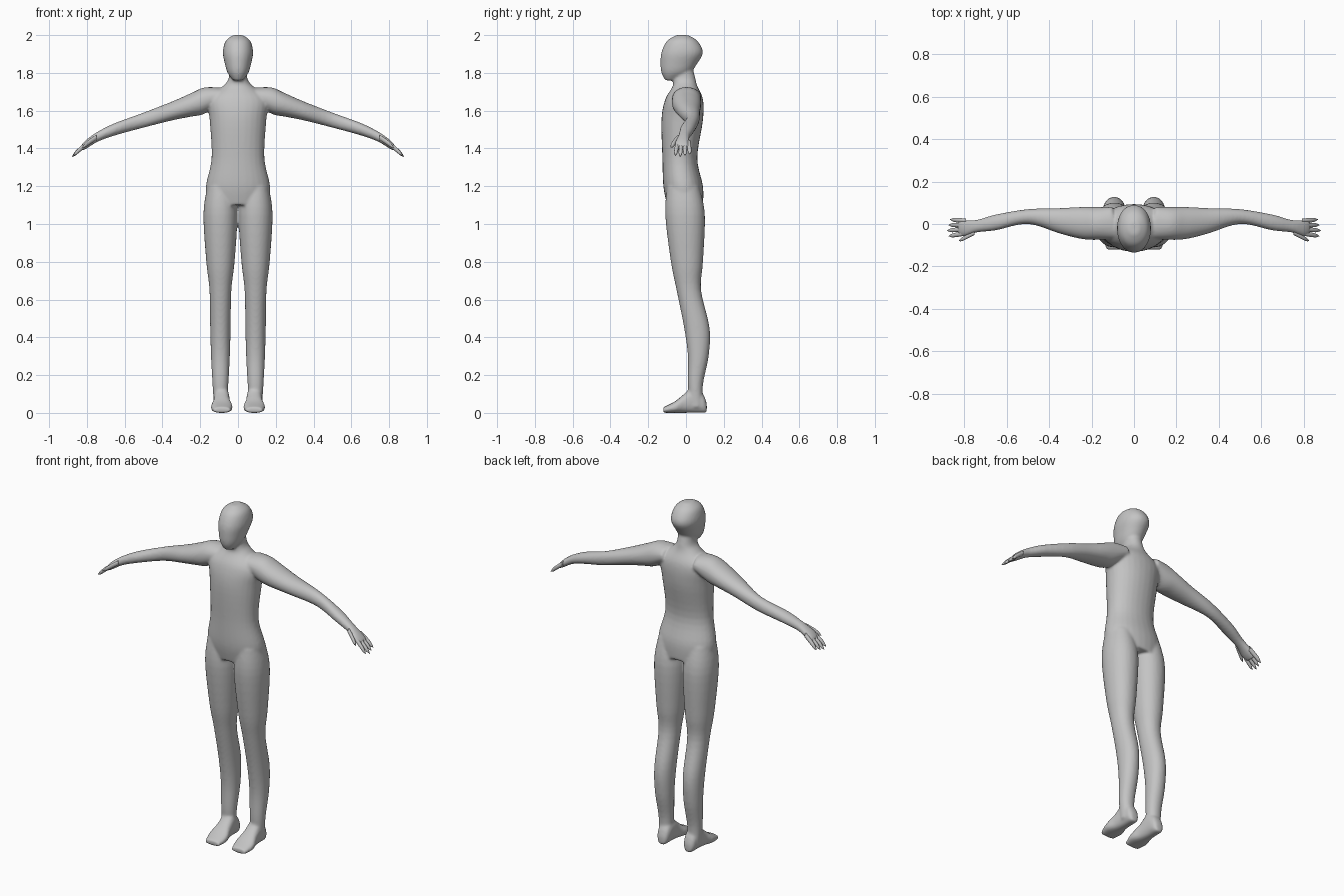
import bpy, bmesh, math

cube = bpy.data.objects.get("Cube")
if cube:
    bpy.data.objects.remove(cube, do_unlink=True)

SEGMENTS, STEPS = 28, 5

skin = bpy.data.materials.new("plain_grey")
skin.use_nodes = True
grey = (0.55, 0.55, 0.55, 1)
skin.diffuse_color = grey
skin.node_tree.nodes["Principled BSDF"].inputs["Base Color"].default_value = grey


def spline(before, start, end, after, t):
    """Cubic through start and end, with slopes taken from the neighbours."""
    slope_in, slope_out = (end - before) / 2, (after - start) / 2
    rise = end - start
    bend = 3 * rise - 2 * slope_in - slope_out
    twist = slope_in + slope_out - 2 * rise
    return start + t * (slope_in + t * (bend + t * twist))


def refine(rows):
    """Smoothly fill in cross-sections between the given ones."""
    padded = [rows[0], *rows, rows[-1]]
    filled = []
    for group in zip(padded, padded[1:], padded[2:], padded[3:]):
        for step in range(STEPS):
            filled.append([spline(*values, step / STEPS) for values in zip(*group)])
    return filled + [rows[-1]]


def rounded(value, power):
    return math.copysign(abs(value) ** (2 / power), value)


def loft(bm, rows, axis, side=1, power=2.1):
    """Rows are (position on axis, u min, u max, v min, v max)."""
    rings = []
    for t, u_min, u_max, v_min, v_max in refine(rows):
        ring = []
        for k in range(SEGMENTS):
            angle = math.tau * k / SEGMENTS
            across, along = rounded(math.cos(angle), power), rounded(math.sin(angle), power)
            u = (u_min + u_max + (u_max - u_min) * across) / 2
            v = (v_min + v_max + (v_max - v_min) * along) / 2
            x, y, z = {"x": (t, u, v), "y": (u, t, v), "z": (u, v, t)}[axis]
            ring.append(bm.verts.new((x * side, y, z)))
        rings.append(ring)
    for ring, following in zip(rings, rings[1:]):
        for k in range(SEGMENTS):
            bm.faces.new((ring[k - 1], ring[k], following[k], following[k - 1]))
    bm.faces.new(rings[0])
    bm.faces.new(rings[-1])


def upright(profile, centre=0):
    """Profile of (height, half width, front, back) about a vertical line."""
    return [(z, centre - width, centre + width, front, back)
            for z, width, front, back in profile]


def arm_height(x):
    """The arm slopes down evenly, then droops from the forearm to the fingertips."""
    return 1.71 - 0.32 * x - 1.5 * max(0, x - 0.66) ** 2


def finger_rows(root_x, tip_x, root_y, tip_y):
    """Tapering finger that follows the droop of the arm."""
    rows = []
    for i in range(STEPS + 1):
        t = i / STEPS
        x = root_x + (tip_x - root_x) * t
        y = root_y + (tip_y - root_y) * t
        radius = 0.001 + 0.01 * math.sqrt(1 - t ** 4)
        thick = radius * 1.3
        rows.append((x, y - radius, y + radius, arm_height(x) - thick, arm_height(x) + thick))
    return rows


def finish(bm, name):
    bmesh.ops.recalc_face_normals(bm, faces=bm.faces)
    for face in bm.faces:
        face.smooth = True
    mesh = bpy.data.meshes.new(name)
    bm.to_mesh(mesh)
    bm.free()
    mesh.materials.append(skin)
    obj = bpy.data.objects.new(name, mesh)
    bpy.context.scene.collection.objects.link(obj)
    return obj


# Torso and neck: height, half width, front, back
torso = upright([
    (1.1, .16, -.1, .09), (1.2, .17, -.12, .09), (1.35, .14, -.125, .06),
    (1.55, .15, -.13, .09), (1.66, .16, -.11, .09), (1.73, .08, -.07, .06),
    (1.77, .05, -.07, .05), (1.85, .045, -.05, .03)])

# Head from chin to crown
head = upright([
    (1.76, .025, -.11, -.06), (1.8, .055, -.13, .02), (1.85, .07, -.135, .06),
    (1.91, .08, -.13, .09), (1.97, .065, -.1, .06), (2, .025, -.05, .01)])

# Leg from hip to ankle
leg = upright([
    (1.2, .07, -.1, .07), (1.05, .09, -.11, .1), (.8, .075, -.08, .09),
    (.65, .058, -.05, .08), (.45, .054, -.01, .125), (.3, .05, .01, .12),
    (.15, .042, .01, .09), (.03, .035, .02, .09)], centre=.093)

# Foot from heel to toes: depth, half width, top; the sole is flat
instep = .086
foot = [(y, instep - width, instep + width, 0, top) for y, width, top in [
    (.11, .02, .05), (.09, .035, .1), (.04, .04, .14),
    (-.01, .045, .1), (-.06, .058, .06), (-.12, .045, .03)]]

# Arm from shoulder to knuckles: reach, front, back, half thickness
arm = [(x, front, back, arm_height(x) - thick, arm_height(x) + thick)
       for x, front, back, thick in [
    (.1, -.07, .08, .045), (.18, -.075, .08, .07), (.25, -.07, .08, .062),
    (.35, -.045, .075, .05), (.5, 0, .07, .04), (.65, -.03, .045, .033),
    (.74, -.04, .02, .027), (.8, -.06, .02, .024), (.83, -.05, .02, .016)]]

body_bm = bmesh.new()
loft(body_bm, torso, "z")
loft(body_bm, head, "z")
for side in (1, -1):
    loft(body_bm, leg, "z", side)
    loft(body_bm, foot, "y", side, power=2.4)
    loft(body_bm, arm, "x", side)
body = finish(body_bm, "body")

# Fuse the overlapping forms into one soft skin
fuse = body.modifiers.new("fuse", "REMESH")
fuse.mode = "VOXEL"
fuse.voxel_size = 0.007
fuse.use_smooth_shade = True
soften = body.modifiers.new("soften", "SMOOTH")
soften.factor = 0.5
soften.iterations = 8

# Four fingers, the second one longest, and a thumb on each hand
for side, label in ((1, "left"), (-1, "right")):
    hand_bm = bmesh.new()
    for i in range(4):
        tip_x = .88 - .007 * abs(i - 1)
        loft(hand_bm, finger_rows(.79, tip_x, .019 * i - .043, .026 * i - .057), "x", side)
    loft(hand_bm, finger_rows(.75, .825, -.04, -.08), "x", side)
    finish(hand_bm, label + "_fingers")
